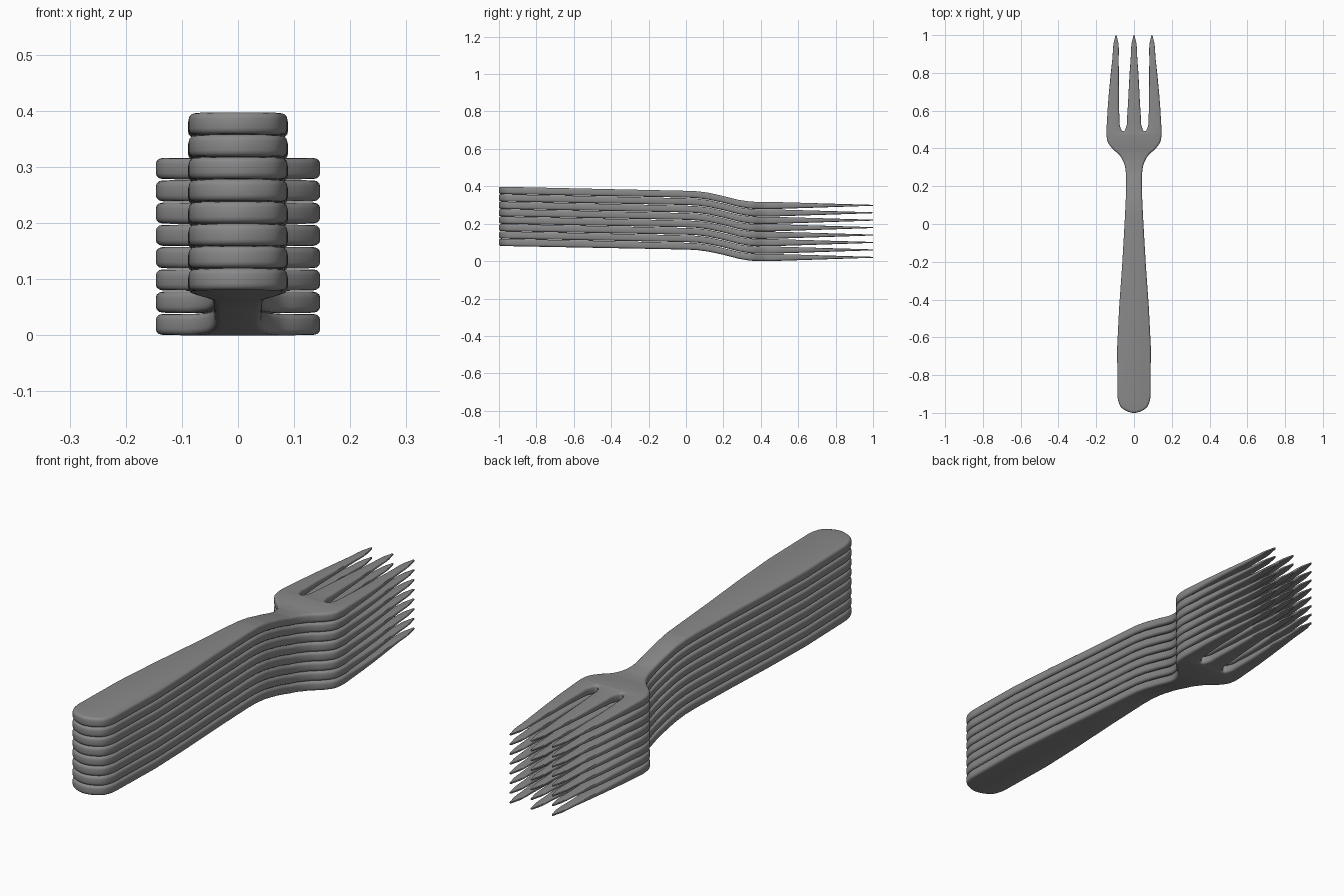
import bpy, bmesh, math
from mathutils import Vector

if "Cube" in bpy.data.objects:
    bpy.data.objects.remove(bpy.data.objects["Cube"])

COUNT, PITCH, RADIUS, ROUND_T = 8, 0.0397, 0.011, 0.28

# Right half of the plan outline: handle end, neck, outer tine, slot, centre tine
HALF = [(0, -1), (.04, -.99), (.07, -.968), (.085, -.93), (.088, -.87),
        (.05, 0), (.042, .2), (.043, .27), (.052, .32), (.075, .362),
        (.115, .4), (.138, .432), (.146, .475), (.144, .53), (.115, .87),
        (.101, .985), (.095, 1), (.089, .985), (.081, .85), (.077, .56),
        (.073, .515), (.057, .49), (.041, .515), (.037, .56), (.018, .87),
        (.006, .985), (0, 1)]

# Side profile: y, underside height, top height
SIDE = [(-1, .081, .120), (0, .062, .098), (.06, .059, .0955), (.12, .051, .088),
        (.2, .034, .070), (.28, .013, .0495), (.34, .003, .041),
        (.38, 0, .0385), (.48, .001, .038), (1, .018, .023)]


def side_heights(y):
    for a, b in zip(SIDE, SIDE[1:]):
        if y <= b[0] or b is SIDE[-1]:
            f = min(max((y - a[0]) / (b[0] - a[0]), 0), 1)
            return a[1] + (b[1] - a[1]) * f, a[2] + (b[2] - a[2]) * f


def smooth_loop(points, steps=4):
    """Closed curve through the points; short neighbours dominate tangents."""
    n = len(points)
    tangents = []
    for i, p in enumerate(points):
        d1, d2 = p - points[i - 1], points[(i + 1) % n] - p
        t = d1.normalized() * d2.length + d2.normalized() * d1.length
        tangents.append(t.normalized())
    out = []
    for i, p in enumerate(points):
        q = points[(i + 1) % n]
        length = (q - p).length
        m0, m1 = tangents[i] * length, tangents[(i + 1) % n] * length
        for k in range(steps):
            s = k / steps
            out.append(p * (2*s**3 - 3*s**2 + 1) + m0 * (s**3 - 2*s**2 + s)
                       + q * (3*s**2 - 2*s**3) + m1 * (s**3 - s**2))
    return out


def fork_mesh():
    pts = [Vector(p) for p in HALF]
    pts += [Vector((-x, y)) for x, y in HALF[-2:0:-1]]
    outline = smooth_loop(pts)
    n = len(outline)
    # Rounded rim: inset fraction and normalised height for each ring
    lower = [(1 - math.sin(a), ROUND_T * (1 - math.cos(a)))
             for a in (0, math.pi / 6, math.pi / 3, math.pi / 2)]
    rings = lower + [(o, 1 - t) for o, t in reversed(lower)]
    bm = bmesh.new()
    loops = []
    for off, t in rings:
        loop = []
        for i, p in enumerate(outline):
            d = (outline[(i + 1) % n] - outline[i - 1]).normalized()
            r = RADIUS * off * min(1, max(0.0, (1 - p.y) / 0.25))
            loop.append(bm.verts.new((p.x - d.y * r, p.y + d.x * r, t)))
        loops.append(loop)
    for a, b in zip(loops, loops[1:]):
        for i in range(n):
            j = (i + 1) % n
            bm.faces.new((a[i], a[j], b[j], b[i]))
    bm.faces.new(loops[0][::-1])
    bm.faces.new(loops[-1])
    # Cross cuts let the neck bend smoothly
    for k in range(25):
        bmesh.ops.bisect_plane(bm, geom=bm.verts[:] + bm.edges[:] + bm.faces[:],
                               dist=1e-5, plane_co=(0, k * 0.02, 0),
                               plane_no=(0, 1, 0))
    for v in bm.verts:
        lo, hi = side_heights(v.co.y)
        v.co.z = lo + (hi - lo) * v.co.z
    bmesh.ops.recalc_face_normals(bm, faces=bm.faces[:])
    mesh = bpy.data.meshes.new("fork")
    bm.to_mesh(mesh)
    bm.free()
    return mesh


steel = bpy.data.materials.new("grey metal")
steel.diffuse_color = (0.25, 0.25, 0.25, 1)
steel.use_nodes = True
steel.node_tree.nodes["Principled BSDF"].inputs["Base Color"].default_value = steel.diffuse_color
mesh = fork_mesh()
mesh.materials.append(steel)

# Stack of identical forks
for i in range(COUNT):
    fork = bpy.data.objects.new(f"fork_{i + 1}", mesh)
    fork.location.z = i * PITCH
    bpy.context.collection.objects.link(fork)
bpy.context.view_layer.objects.active = fork
fork.select_set(True)
bpy.ops.object.shade_smooth_by_angle(angle=math.radians(35))
